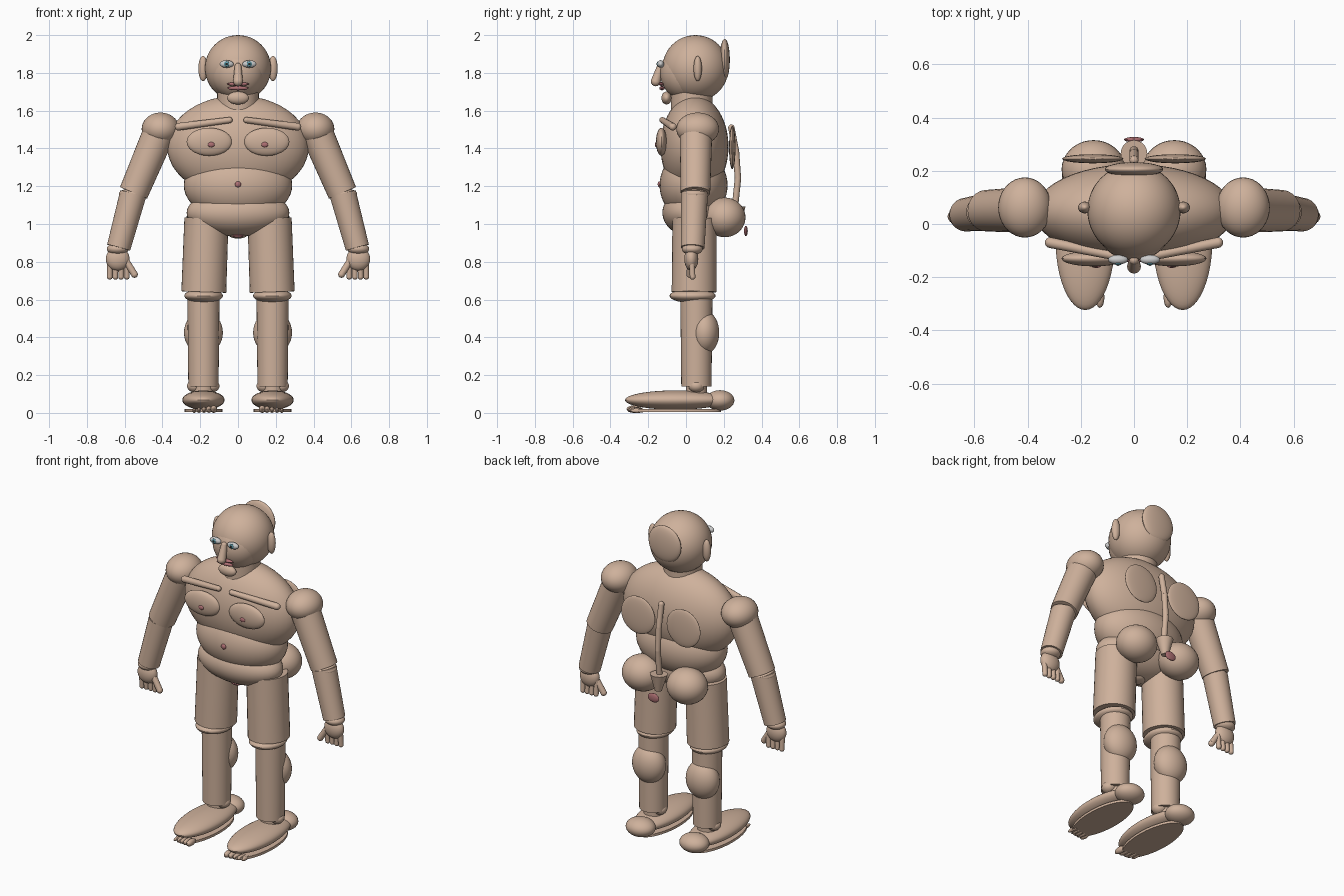
import bpy
from mathutils import Vector


def material(name, color):
    m = bpy.data.materials.new(name)
    m.diffuse_color = (*color, 1)
    return m


SKIN = material("skin", (0.62, 0.44, 0.33))
ROSE = material("rose", (0.42, 0.16, 0.17))
WHITE = material("white", (0.85, 0.87, 0.87))
IRIS = material("iris", (0.12, 0.33, 0.40))
BLACK = material("black", (0.02, 0.02, 0.02))


def finish(name, mat):
    ob = bpy.context.object
    ob.name = name
    ob.data.materials.append(mat)
    bpy.ops.object.transform_apply(location=False, rotation=True, scale=True)
    bpy.ops.object.shade_smooth_by_angle()
    return ob


def ball(name, loc, radii, mat=SKIN, seg=40):
    bpy.ops.mesh.primitive_uv_sphere_add(segments=seg, ring_count=seg // 2, location=loc)
    bpy.context.object.scale = radii
    return finish(name, mat)


def rod(name, p, q, r1, r2=None, mat=SKIN, seg=32):
    p, q = Vector(p), Vector(q)
    bpy.ops.mesh.primitive_cone_add(vertices=seg, radius1=r1, radius2=r1 if r2 is None else r2,
                                    depth=(q - p).length, location=(p + q) / 2)
    bpy.context.object.rotation_euler = (q - p).to_track_quat('Z', 'Y').to_euler()
    return finish(name, mat)


def capsule(name, p, q, r1, r2=None):
    r2 = r1 if r2 is None else r2
    rod(name, p, q, r1, r2, seg=16)
    ball(name + "_start", p, (r1,) * 3, seg=16)
    ball(name + "_end", q, (r2,) * 3, seg=16)


# Head and face
ball("head", (0, 0.05, 1.825), (0.175, 0.175, 0.175), seg=48)
ball("face", (0, 0.0, 1.80), (0.145, 0.137, 0.145))
ball("back_of_head", (0, 0.205, 1.87), (0.11, 0.027, 0.11))
capsule("nose", (0, -0.135, 1.835), (0, -0.16, 1.755), 0.018, 0.026)
ball("upper_lip", (0, -0.13, 1.741), (0.058, 0.014, 0.010), ROSE)
ball("lower_lip", (0, -0.127, 1.719), (0.056, 0.014, 0.011), ROSE)
ball("chin", (0, -0.103, 1.667), (0.058, 0.027, 0.034))
rod("neck", (0, 0.03, 1.55), (0, 0.03, 1.72), 0.11)

# Torso
ball("chest", (0, 0.045, 1.41), (0.375, 0.18, 0.27), seg=48)
ball("abdomen", (0, 0.04, 1.205), (0.287, 0.18, 0.19), seg=48)
ball("pelvis", (0, 0.025, 1.06), (0.272, 0.15, 0.125), seg=48)
ball("navel", (0, -0.14, 1.21), (0.016, 0.01, 0.016), ROSE, 16)
ball("pelvic_floor", (0, 0.02, 0.945), (0.05, 0.05, 0.022))
ball("pelvic_floor_inset", (0, -0.02, 0.938), (0.03, 0.015, 0.01), ROSE, 16)

# Spine and tailbone
spine = [(0, 0.24, 1.51), (0, 0.265, 1.38), (0, 0.275, 1.24), (0, 0.255, 1.05)]
for i, (p, q) in enumerate(zip(spine, spine[1:])):
    capsule(f"spine_{i}", p, q, 0.017)
rod("sacrum", (0, 0.27, 0.99), (0, 0.265, 1.09), 0.02, 0.05)
ball("tailbone_disc", (0, 0.317, 0.963), (0.038, 0.010, 0.028), ROSE, 20)

for s, side in ((-1, "right"), (1, "left")):
    def B(name, loc, radii, mat=SKIN, seg=36):
        ball(f"{side}_{name}", (s * loc[0], loc[1], loc[2]), radii, mat, seg)

    def R(name, p, q, r1, r2=None):
        rod(f"{side}_{name}", (s * p[0], *p[1:]), (s * q[0], *q[1:]), r1, r2)

    def C(name, p, q, r1, r2=None):
        capsule(f"{side}_{name}", (s * p[0], *p[1:]), (s * q[0], *q[1:]), r1, r2)

    # Eye and ear
    B("eye", (0.06, -0.134, 1.847), (0.037, 0.018, 0.020), WHITE)
    B("iris", (0.06, -0.148, 1.847), (0.015, 0.007, 0.015), IRIS, 16)
    B("pupil", (0.06, -0.153, 1.847), (0.007, 0.004, 0.007), BLACK, 12)
    B("ear", (0.185, 0.062, 1.823), (0.025, 0.022, 0.067))

    # Chest and back details
    C("collarbone", (0.045, -0.125, 1.55), (0.315, -0.07, 1.515), 0.016, 0.02)
    B("pectoral", (0.152, -0.13, 1.435), (0.12, 0.029, 0.074))
    B("nipple", (0.142, -0.157, 1.42), (0.018, 0.008, 0.014), ROSE, 16)
    B("shoulder_blade", (0.155, 0.245, 1.405), (0.115, 0.017, 0.115))
    B("buttock", (0.152, 0.205, 1.035), (0.12, 0.11, 0.105))

    # Arm
    B("shoulder", (0.41, 0.062, 1.503), (0.1, 0.113, 0.087))
    R("upper_arm", (0.415, 0.053, 1.49), (0.553, 0.05, 1.165), 0.086, 0.078)
    B("elbow", (0.555, 0.045, 1.16), (0.075, 0.07, 0.03))
    R("forearm", (0.555, 0.045, 1.16), (0.632, 0.035, 0.875), 0.071, 0.063)
    B("wrist", (0.637, 0.033, 0.868), (0.058, 0.055, 0.032))
    B("hand", (0.637, 0.028, 0.815), (0.063, 0.037, 0.062))
    for i in range(4):
        x = 0.585 + 0.03 * i
        C(f"finger_{i}", (x + 0.003, 0.03, 0.80), (x + 0.004, 0.035, 0.72), 0.015)
    C("thumb", (0.59, 0.025, 0.80), (0.548, 0.02, 0.733), 0.018)

    # Leg
    R("thigh", (0.167, 0.045, 1.03), (0.181, 0.043, 0.64), 0.117, 0.119)
    B("knee", (0.182, 0.035, 0.62), (0.102, 0.122, 0.038))
    R("shin", (0.183, 0.055, 0.61), (0.183, 0.055, 0.14), 0.085, 0.08)
    B("calf", (0.183, 0.098, 0.425), (0.103, 0.078, 0.115))
    for i, x in enumerate((0.14, 0.228)):
        B(f"ankle_{i}", (x, 0.055, 0.142), (0.042, 0.042, 0.034))
    R("ankle_core", (0.183, 0.055, 0.15), (0.183, 0.055, 0.06), 0.055)

    # Foot
    B("foot", (0.183, -0.055, 0.068), (0.112, 0.268, 0.051), seg=48)
    B("heel", (0.183, 0.18, 0.066), (0.088, 0.076, 0.054))
    bpy.ops.mesh.primitive_cylinder_add(vertices=48, radius=1, depth=1,
                                        location=(s * 0.183, -0.055, 0.013))
    bpy.context.object.scale = (0.1, 0.24, 0.015)
    finish(f"{side}_sole", SKIN)
    for i in range(5):
        r = 0.02 - 0.002 * i
        B(f"toe_{i}", (0.128 + 0.026 * i, -0.275 + 0.005 * i, r), (r * 0.85, 0.04, r), seg=16)
